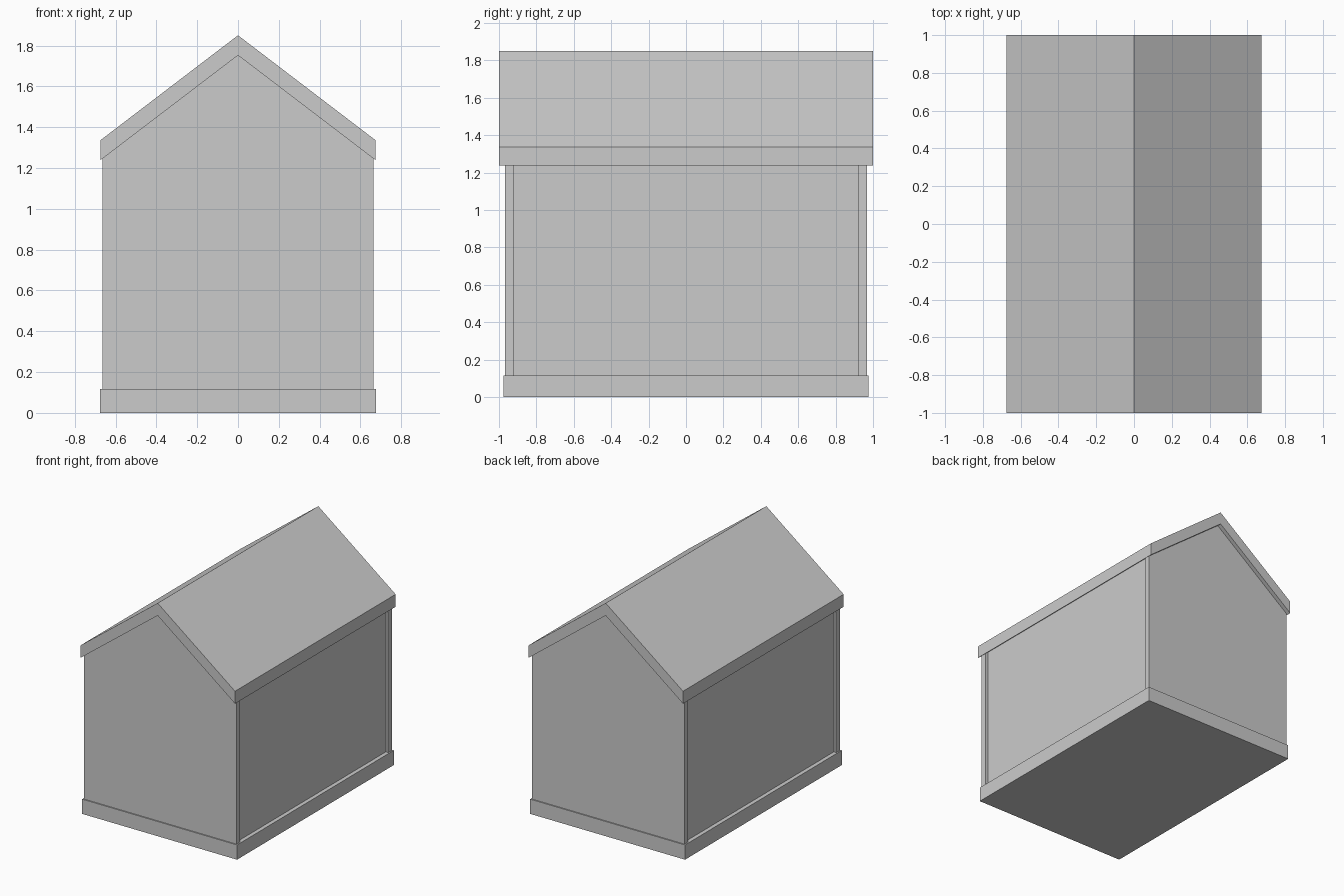
import bpy

if "Cube" in bpy.data.objects:
    bpy.data.objects.remove(bpy.data.objects["Cube"])

SLOPE = 0.7626      # roof rise per unit of x
RIDGE = 1.85        # top of the ridge
UNDER = 1.752       # ridge height of the roof underside
BASE_TOP = 0.116


def extrude_profile(name, profile, y0, y1):
    """Solid from an x/z outline (counter-clockwise seen from the front)."""
    n = len(profile)
    verts = [(x, y, z) for y in (y0, y1) for x, z in profile]
    faces = [tuple(range(n)), tuple(range(2 * n - 1, n - 1, -1))]
    faces += [((i + 1) % n, i, n + i, n + (i + 1) % n) for i in range(n)]
    mesh = bpy.data.meshes.new(name)
    mesh.from_pydata(verts, [], faces)
    obj = bpy.data.objects.new(name, mesh)
    bpy.context.collection.objects.link(obj)
    return obj


def house_profile(half_width):
    """Five-sided outline that fits under the roof."""
    eave = UNDER - SLOPE * half_width
    return [(-half_width, BASE_TOP), (half_width, BASE_TOP),
            (half_width, eave), (0, UNDER), (-half_width, eave)]


# Plinth
w = 0.675
extrude_profile("base", [(-w, 0), (w, 0), (w, BASE_TOP), (-w, BASE_TOP)],
                -0.976, 0.976)

# Recessed side walls as one solid core
extrude_profile("side_walls", house_profile(0.643), -0.922, 0.922)

# Gable end walls
extrude_profile("front_gable", house_profile(0.664), -0.967, -0.922)
extrude_profile("back_gable", house_profile(0.664), 0.922, 0.967)

# Pitched roof with overhang
w = 0.674
extrude_profile("roof", [(-w, UNDER - SLOPE * w), (0, UNDER),
                         (w, UNDER - SLOPE * w), (w, RIDGE - SLOPE * w),
                         (0, RIDGE), (-w, RIDGE - SLOPE * w)], -1, 1)
